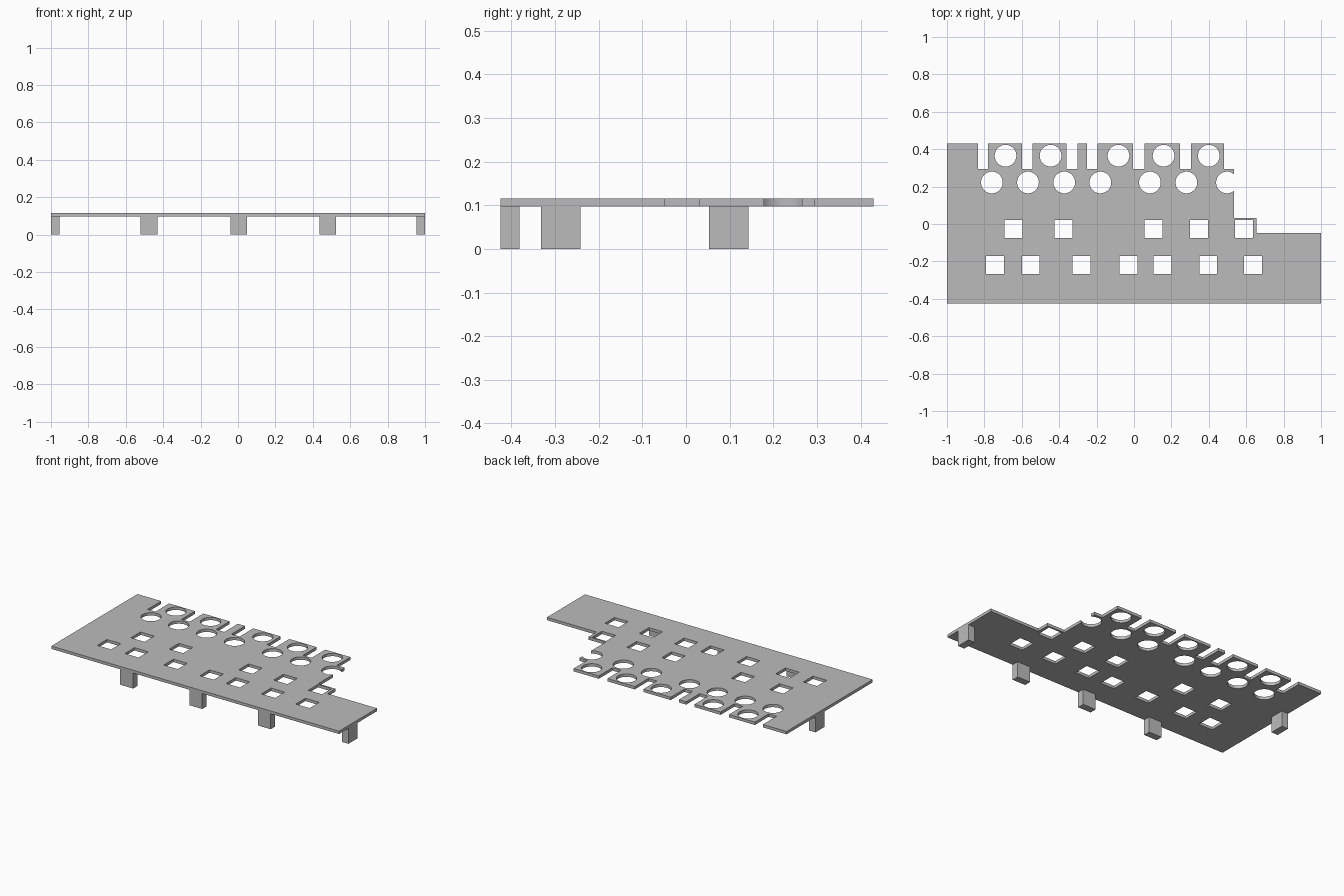
import bpy
from math import sin, cos, acos, tau, radians

cube = bpy.data.objects.get("Cube")
if cube:
    bpy.data.objects.remove(cube)

grey = bpy.data.materials.new("plain_grey")
grey.use_nodes = True
grey.diffuse_color = (0.5, 0.5, 0.5, 1)
grey.node_tree.nodes["Principled BSDF"].inputs["Base Color"].default_value = (0.5, 0.5, 0.5, 1)

BOTTOM, TOP = 0.097, 0.115
BACK, SLOT_END, FRONT = 0.43, 0.295, -0.425
RADIUS = 0.058


def arc(cx, cy, start, end, steps):
    """Points on a circle between two angles."""
    angles = [start + (end - start) * i / steps for i in range(steps + 1)]
    return [(cx + RADIUS * cos(a), cy + RADIUS * sin(a)) for a in angles]


def square(cx, cy, size):
    h = size / 2
    return [(cx - h, cy - h), (cx + h, cy - h), (cx + h, cy + h), (cx - h, cy + h)]


# Plate outline: slotted back edge, then the stepped side
outline = [(-1, FRONT), (-1, BACK)]
for left, right in [(-0.835, -0.78), (-0.60, -0.542), (-0.36, -0.302),
                    (-0.252, -0.195), (-0.005, 0.055), (0.245, 0.305)]:
    outline += [(left, BACK), (left, SLOT_END), (right, SLOT_END), (right, BACK)]
outline += [(0.48, BACK), (0.48, SLOT_END), (0.535, SLOT_END)]
bite = acos((0.535 - 0.497) / RADIUS)
outline += arc(0.497, 0.222, bite, tau - bite, 36)
outline += [(0.535, 0.032), (0.655, 0.032), (0.655, -0.048), (1, -0.048), (1, FRONT)]
loops = [outline]

# Round holes in two rows
for y, row in [(0.365, (-0.687, -0.446, -0.083, 0.158, 0.40)),
               (0.222, (-0.76, -0.567, -0.373, -0.18, 0.085, 0.28))]:
    loops += [arc(x, y, 0, tau, 48)[:-1] for x in row]

# Square holes in two rows
for y, row in [(-0.026, (-0.645, -0.378, 0.105, 0.348, 0.588)),
               (-0.219, (-0.743, -0.552, -0.281, -0.03, 0.152, 0.397, 0.636))]:
    loops += [square(x, y, 0.096) for x in row]

# Filled flat curve, given thickness and turned into a mesh
curve = bpy.data.curves.new("plate", "CURVE")
curve.dimensions = "2D"
curve.fill_mode = "BOTH"
curve.extrude = (TOP - BOTTOM) / 2
for loop in loops:
    spline = curve.splines.new("POLY")
    spline.points.add(len(loop) - 1)
    for point, (x, y) in zip(spline.points, loop):
        point.co = (x, y, 0, 1)
    spline.use_cyclic_u = True
curve.materials.append(grey)
plate = bpy.data.objects.new("plate", curve)
plate.location.z = (TOP + BOTTOM) / 2
bpy.context.collection.objects.link(plate)
bpy.ops.object.select_all(action="DESELECT")
plate.select_set(True)
bpy.context.view_layer.objects.active = plate
bpy.ops.object.convert(target="MESH")
bpy.ops.object.mode_set(mode="EDIT")
bpy.ops.mesh.select_all(action="SELECT")
bpy.ops.mesh.remove_doubles(threshold=0.0001)
bpy.ops.mesh.normals_make_consistent(inside=False)
bpy.ops.object.mode_set(mode="OBJECT")
bpy.ops.object.shade_smooth_by_angle(angle=radians(30))


def leg(name, x0, x1, y0, y1):
    """Square post under the plate."""
    bpy.ops.mesh.primitive_cube_add(size=1, location=((x0 + x1) / 2, (y0 + y1) / 2, BOTTOM / 2))
    post = bpy.context.object
    post.name = name
    post.scale = (x1 - x0, y1 - y0, BOTTOM)
    post.data.materials.append(grey)


# Legs: three along the front edge, one at each side
for i, x in enumerate((-0.476, 0.004, 0.48)):
    leg(f"front_leg_{i + 1}", x - 0.045, x + 0.045, FRONT, -0.382)
leg("right_leg", -1, -0.955, 0.053, 0.143)
leg("left_leg", 0.955, 1, -0.332, -0.242)
